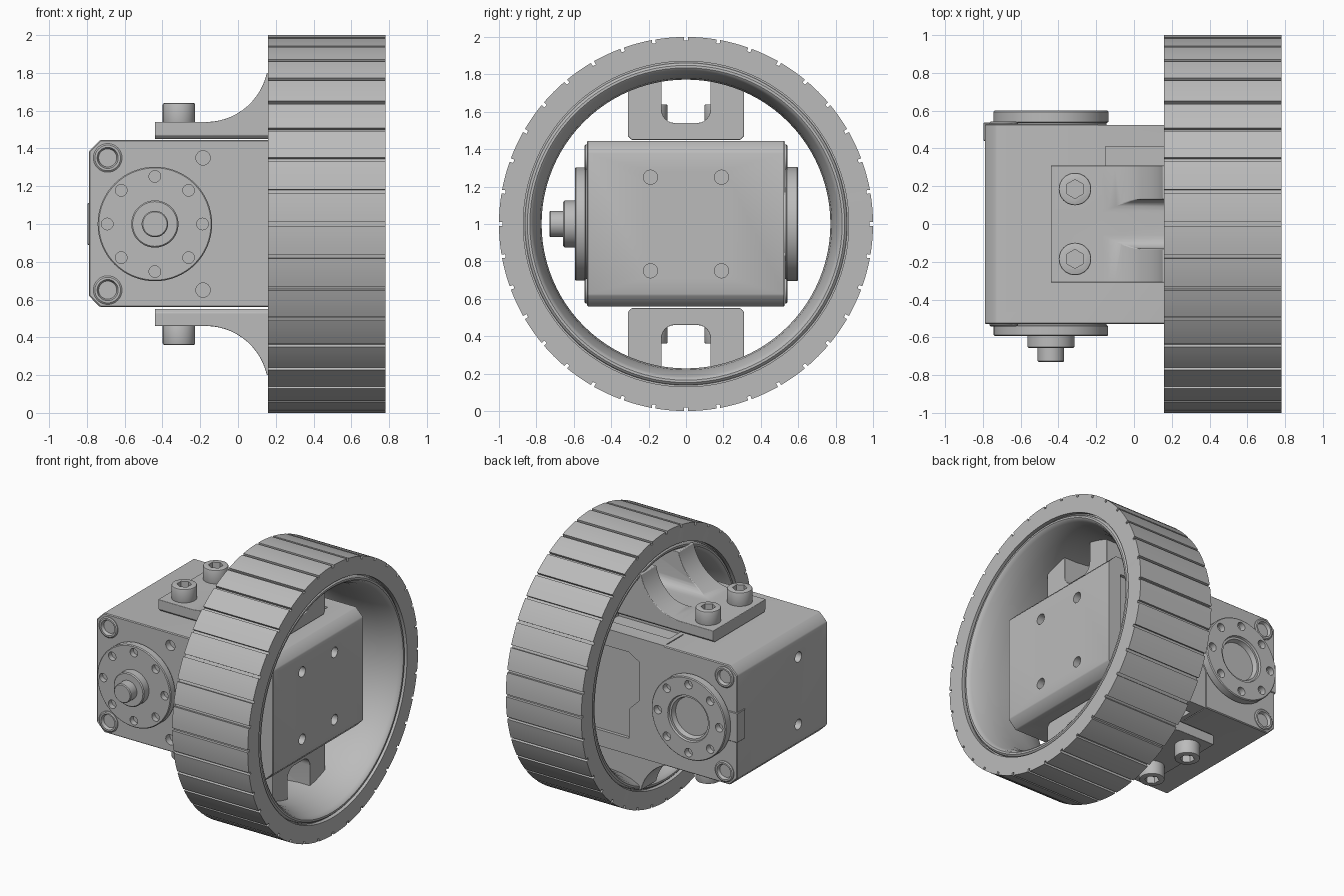
import bpy, bmesh
from math import sin, cos, pi, radians
from mathutils import Matrix, Vector

if "Cube" in bpy.data.objects:
    bpy.data.objects.remove(bpy.data.objects["Cube"])

grey = bpy.data.materials.new("satin grey")
grey.use_nodes = True
grey.diffuse_color = (0.5, 0.5, 0.5, 1)
grey.node_tree.nodes["Principled BSDF"].inputs["Base Color"].default_value = (0.5, 0.5, 0.5, 1)

MID = 1.0                     # height of the wheel axis
HORN_X = -0.44                # x of the output horn axis


def finish(name, bm, bevel=0, segments=2):
    """Turn a bmesh into a smooth-shaded object, optionally with rounded edges."""
    bmesh.ops.recalc_face_normals(bm, faces=bm.faces)
    if bevel:
        edges = [e for e in bm.edges if e.calc_face_angle(0) > radians(25)]
        bmesh.ops.bevel(bm, geom=edges, offset=bevel, segments=segments,
                        profile=0.5, affect='EDGES', clamp_overlap=True)
    mesh = bpy.data.meshes.new(name)
    bm.to_mesh(mesh)
    bm.free()
    mesh.materials.append(grey)
    ob = bpy.data.objects.new(name, mesh)
    bpy.context.collection.objects.link(ob)
    return ob


def smooth(ob):
    bpy.ops.object.select_all(action='DESELECT')
    ob.select_set(True)
    bpy.context.view_layer.objects.active = ob
    bpy.ops.object.shade_smooth_by_angle(angle=radians(32))
    return ob


def cylinder(bm, axis, centre, r, length, n=32):
    """Cylinder centred on a point, along X, Y or Z."""
    turn = {'X': Matrix.Rotation(pi / 2, 4, 'Y'), 'Y': Matrix.Rotation(pi / 2, 4, 'X'),
            'Z': Matrix.Identity(4)}[axis]
    bmesh.ops.create_cone(bm, cap_ends=True, segments=n, radius1=r, radius2=r, depth=length,
                          matrix=Matrix.Translation(centre) @ turn)


def box(bm, lo, hi):
    lo, hi = Vector(lo), Vector(hi)
    bmesh.ops.create_cube(bm, size=1, matrix=Matrix.Translation((lo + hi) / 2)
                          @ Matrix.Diagonal((*(hi - lo), 1)))


def prism(bm, points, place, a, b):
    """Extrude a 2D outline between a and b; place maps (u, v, depth) to 3D."""
    ends = [[bm.verts.new(place(u, v, d)) for u, v in points] for d in (a, b)]
    bm.faces.new(ends[0])
    bm.faces.new(ends[1][::-1])
    for i in range(len(points)):
        j = (i + 1) % len(points)
        bm.faces.new((ends[0][i], ends[1][i], ends[1][j], ends[0][j]))


def boolean(ob, tool_bm, operation='DIFFERENCE'):
    tool = finish("cutter", tool_bm)
    tool.hide_render = True
    mod = ob.modifiers.new("cut", 'BOOLEAN')
    mod.object, mod.operation, mod.solver = tool, operation, 'EXACT'
    bpy.context.view_layer.update()
    mesh = bpy.data.meshes.new_from_object(ob.evaluated_get(bpy.context.evaluated_depsgraph_get()))
    ob.modifiers.clear()
    ob.data = mesh
    bpy.data.objects.remove(tool)
    mesh.materials.clear()
    mesh.materials.append(grey)


def lathe(name, axis, centre, profile, n=48, closed=False):
    """Spin (radius, position along axis) points round an X or Y axis."""
    bm = bmesh.new()
    rings = []
    for r, t in profile:
        ring = []
        for i in range(n):
            a = 2 * pi * i / n
            u, v = r * cos(a), r * sin(a)
            p = Vector((t, u, v)) if axis == 'X' else Vector((u, t, v))
            ring.append(bm.verts.new(p + Vector(centre)))
        rings.append(ring)
    pairs = list(zip(rings, rings[1:]))
    if closed:
        pairs.append((rings[-1], rings[0]))
    else:
        bm.faces.new(rings[0])
        bm.faces.new(rings[-1])
    for p, q in pairs:
        for i in range(n):
            j = (i + 1) % n
            bm.faces.new((p[i], p[j], q[j], q[i]))
    return finish(name, bm)


def xz(u, v, d): return (u, d, v)
def yz(u, v, d): return (d, u, v)


# Tire: ring with 36 narrow tread grooves
bm = bmesh.new()
sector = [(-0.55, 0.98), (0.55, 0.98), (0.55, 1), (2.5, 1), (5, 1), (7.5, 1), (9.45, 1)]
loops = []
for k in range(36):
    for deg, r in sector:
        a = radians(k * 10 + deg)
        loops.append([bm.verts.new((x, q * cos(a), MID + q * sin(a)))
                      for x, q in ((0.16, 0.87), (0.16, r), (0.78, r), (0.78, 0.87))])
for p, q in zip(loops, loops[1:] + loops[:1]):
    for i in range(4):
        j = (i + 1) % 4
        bm.faces.new((p[i], p[j], q[j], q[i]))
smooth(finish("tire", bm))

# Rim: rounded lips on both sides and a slightly narrower barrel
half = [(0.88, 0.28), (0.862, 0.28), (0.858, 0.295), (0.848, 0.304), (0.835, 0.304),
        (0.824, 0.296), (0.815, 0.275), (0.80, 0.24), (0.78, 0.16), (0.772, 0.07)]
profile = [(r, 0.47 + t) for r, t in half] + [(r, 0.47 - t) for r, t in half[::-1]]
smooth(lathe("rim", 'X', (0, 0, MID), profile, 96, closed=True))

# Motor housing: chamfered block
bm = bmesh.new()
c = 0.06
x0, x1, z0, z1 = -0.79, 0.66, 0.56, 1.445
prism(bm, [(x0 + c, z0), (x1 - c, z0), (x1, z0 + c), (x1, z1 - c), (x1 - c, z1),
           (x0 + c, z1), (x0, z1 - c), (x0, z0 + c)], xz, -0.53, 0.53)
housing = finish("motor_housing", bm, 0.006, 1)
cut = bmesh.new()
for z in (0.65, 1.35):
    cylinder(cut, 'Y', (-0.185, -0.53, z), 0.038, 0.10, 24)
    for y in (-0.53, 0.53):
        cylinder(cut, 'Y', (-0.69, y, z), 0.055, 0.08, 24)
for z in (0.75, 1.25):
    cylinder(cut, 'X', (x0, -0.19, z), 0.038, 0.10, 24)
    for y in (-0.19, 0.19):
        cylinder(cut, 'X', (x1, y, z), 0.038, 0.10, 24)
boolean(housing, cut)
# Cover seam, cable pockets and rear connector recess
cut = bmesh.new()
box(cut, (-0.19, 0.524, 0.4), (0.8, 0.7, 1.6))
for z in (z0, z1):
    box(cut, (-0.15, 0.15, z - 0.09), (0.45, 0.41, z + 0.09))
    box(cut, (-0.193, 0.30, z - 0.006), (-0.186, 0.50, z + 0.006))
boolean(housing, cut)
cut = bmesh.new()
prism(cut, [(0.10, 1.32), (0.02, 1.27), (0.02, 0.98), (0.10, 0.90), (0.10, 0.68),
            (0.56, 0.68), (0.56, 1.32)], xz, 0.50, 0.60)
boolean(housing, cut)
smooth(housing)

# Corner screws: collar and socket on front and back
for side, face in (("front", -1), ("back", 1)):
    for label, z in (("lower", 0.65), ("upper", 1.35)):
        prof = [(0.076, 0.52), (0.076, 0.536), (0.068, 0.542), (0.056, 0.542),
                (0.046, 0.515), (0.034, 0.515), (0.034, 0.49)]
        smooth(lathe(f"{side}_{label}_corner_screw", 'Y', (-0.69, 0, z),
                     [(r, face * t) for r, t in prof], 32))

# Output horns: drilled discs, with hub and pin in front and a bore behind
def horn(name, face, prof):
    ob = lathe(name, 'Y', (HORN_X, 0, MID), [(r, face * t) for r, t in prof], 64)
    cut = bmesh.new()
    for k in range(8):
        a = k * pi / 4
        cylinder(cut, 'Y', (HORN_X + 0.252 * cos(a), face * 0.595, MID + 0.252 * sin(a)),
                 0.031, 0.08, 20)
    boolean(ob, cut)
    smooth(ob)


horn("front_horn", -1, [(0.295, 0.5), (0.295, 0.535), (0.303, 0.54), (0.303, 0.588), (0.297, 0.594),
                        (0.125, 0.594), (0.125, 0.65), (0.118, 0.657), (0.07, 0.657),
                        (0.07, 0.725), (0.064, 0.731)])
horn("back_horn", 1, [(0.295, 0.5), (0.295, 0.535), (0.305, 0.54), (0.305, 0.594), (0.299, 0.60),
                      (0.17, 0.60), (0.165, 0.585), (0.15, 0.585), (0.14, 0.55)])

# Small clip wrapping the rear edge next to the back horn
bm = bmesh.new()
box(bm, (-0.797, 0.44, 0.89), (-0.70, 0.537, 1.11))
smooth(finish("edge_clip", bm, 0.004, 1))


# Brackets: U section trimmed by a swept side outline, one above and one below
def bracket(name, flip):
    def up(z): return MID + flip * z
    arc = [(-0.17 + 0.33 * sin(a), 0.87 - 0.33 * cos(a))
           for a in (radians(d) for d in range(0, 91, 6))]
    side = [(-0.44, 0.45), (-0.44, 0.54)] + arc + [(0.5, 0.87), (0.5, 0.45)]
    fillet = [(0.06 + 0.07 * sin(a), 0.61 - 0.07 * cos(a))
              for a in (radians(d) for d in range(0, 91, 15))]
    right = [(0.29, 0.45), (0.31, 0.47), (0.31, 0.8), (0.13, 0.8)] + fillet[::-1]
    section = right + [(-y, z) for y, z in right[::-1]]
    bm = bmesh.new()
    prism(bm, [(y, up(z)) for y, z in section], yz, -0.6, 0.55)
    ob = finish(name, bm)
    tool = bmesh.new()
    prism(tool, [(x, up(z)) for x, z in side], xz, -0.4, 0.4)
    boolean(ob, tool, 'INTERSECT')
    mod = ob.modifiers.new("rounded edges", 'BEVEL')
    mod.width, mod.segments, mod.limit_method, mod.angle_limit = 0.02, 3, 'ANGLE', radians(40)
    smooth(ob)
    # Socket-head bolts
    for label, y in (("front", -0.185), ("back", 0.185)):
        bm = bmesh.new()
        cylinder(bm, 'Z', (-0.3125, y, up(0.58)), 0.086, 0.12, 40)
        bolt = finish(f"{name}_{label}_bolt", bm, 0.008, 2)
        cut = bmesh.new()
        cylinder(cut, 'Z', (-0.3125, y, up(0.64)), 0.05, 0.10, 6)
        boolean(bolt, cut)
        smooth(bolt)


bracket("upper_bracket", 1)
bracket("lower_bracket", -1)
